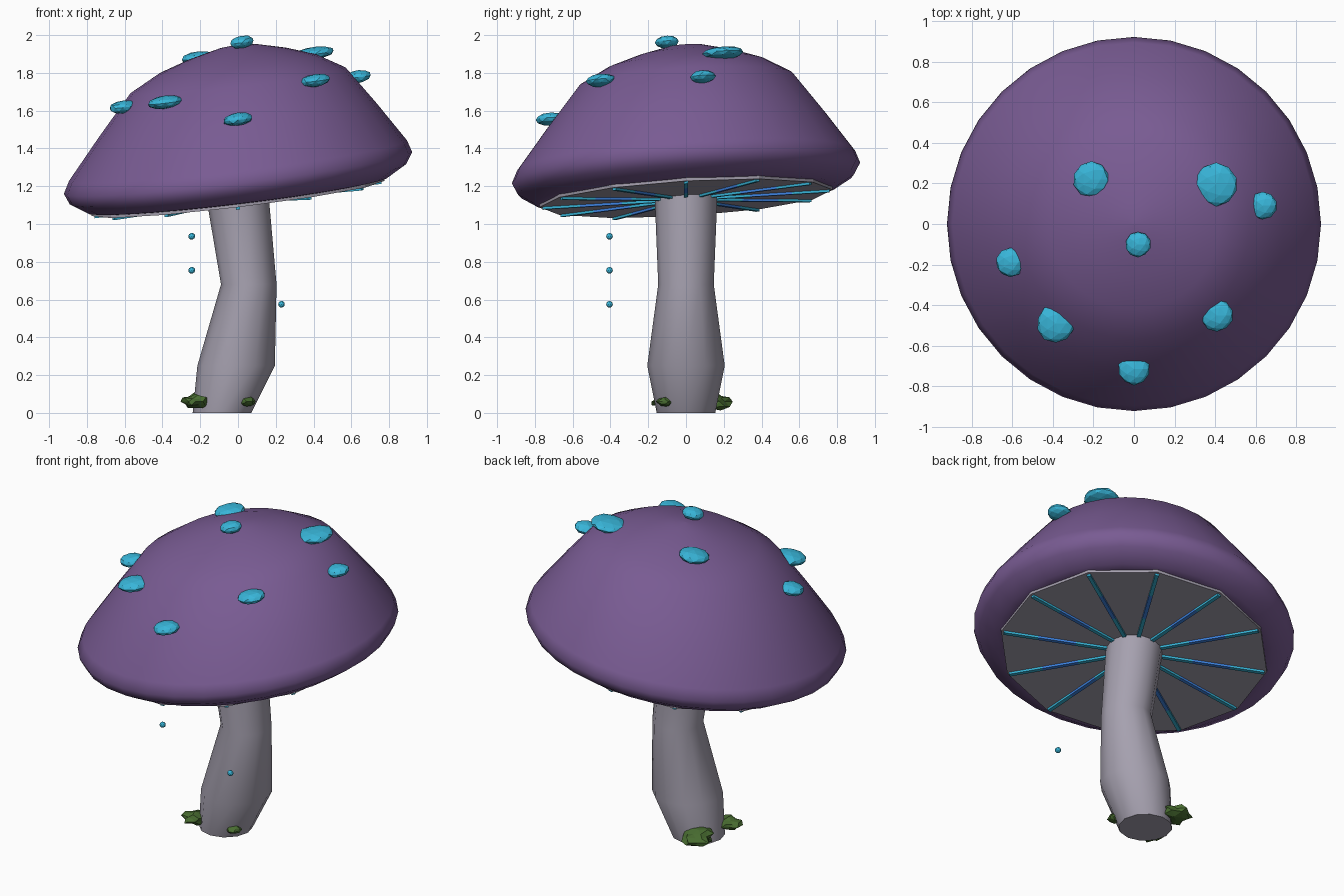
import bpy, bmesh, math, random
from mathutils import Vector

if "Cube" in bpy.data.objects:
    bpy.data.objects.remove(bpy.data.objects["Cube"])

random.seed(4)


def mat(name, r, g, b):
    m = bpy.data.materials.new(name)
    m.diffuse_color = (r, g, b, 1)
    m.use_nodes = True
    m.node_tree.nodes["Principled BSDF"].inputs["Base Color"].default_value = m.diffuse_color
    return m


PURPLE = mat("cap purple", 0.19, 0.105, 0.29)
CYAN = mat("glow cyan", 0.04, 0.47, 0.70)
BLUE = mat("gill blue", 0.05, 0.24, 0.80)
STEM = mat("stem grey", 0.38, 0.355, 0.43)
MOSS = mat("moss green", 0.065, 0.15, 0.03)


def lean(x, y):
    """Height change of the slanted cap at a point."""
    return 0.12 * x + 0.06 * y


def finish(bm, name, mats, smooth=None):
    bmesh.ops.recalc_face_normals(bm, faces=bm.faces)
    me = bpy.data.meshes.new(name)
    bm.to_mesh(me)
    bm.free()
    for m in mats:
        me.materials.append(m)
    ob = bpy.data.objects.new(name, me)
    bpy.context.collection.objects.link(ob)
    if smooth:
        bpy.ops.object.select_all(action='DESELECT')
        ob.select_set(True)
        bpy.context.view_layer.objects.active = ob
        bpy.ops.object.shade_smooth_by_angle(angle=math.radians(smooth))
    return ob


def loft(name, rings, n, m, smooth, slanted=False):
    """Stack of rings (centre x, z, radius), capped at both ends."""
    bm = bmesh.new()
    loops = []
    for cx, z, r in rings:
        loop = []
        for i in range(n):
            a = 2 * math.pi * i / n
            x, y = cx + r * math.cos(a), r * math.sin(a)
            loop.append(bm.verts.new((x, y, z + (lean(x, y) if slanted else 0))))
        loops.append(loop)
    for a, b in zip(loops, loops[1:]):
        for i in range(n):
            j = (i + 1) % n
            bm.faces.new((a[i], a[j], b[j], b[i]))
    bm.faces.new(loops[0])
    bm.faces.new(loops[-1])
    return finish(bm, name, [m], smooth)


def blob(name, c, radii, m, rough=0.0, slanted=False, sub=2):
    """Flattened faceted ball."""
    bm = bmesh.new()
    bmesh.ops.create_icosphere(bm, subdivisions=sub, radius=1)
    for v in bm.verts:
        k = 1 + random.uniform(-rough, rough)
        p = Vector([v.co[i] * radii[i] * k for i in range(3)])
        if slanted:
            p.z += lean(p.x, p.y)
        v.co = p + Vector(c)
    return finish(bm, name, [m])


# bent stem
loft("stem", [(-0.085, 0, 0.155), (-0.01, 0.25, 0.205), (0.057, 0.68, 0.147),
              (-0.01, 1.2, 0.168)], 12, STEM, 50)

# slanted cap
loft("cap", [(0, 1.15, 0.76), (0, 1.155, 0.80), (0, 1.21, 0.89), (0, 1.27, 0.922),
             (0, 1.335, 0.895), (0, 1.55, 0.735), (0, 1.76, 0.57), (0, 1.845, 0.42),
             (0, 1.90, 0.26), (0, 1.94, 0.10), (0, 1.95, 0.005)], 32, PURPLE, 60, True)

# twelve-sided underside plate
loft("cap_underside", [(0, 1.135, 0.775), (0, 1.16, 0.775)], 12, STEM, 30, True)

# radial gills: cyan ends, blue middle
bm = bmesh.new()
stations = [0.13, 0.34, 0.56, 0.76]
for k in range(12):
    a = k * math.pi / 6
    d, s = Vector((math.cos(a), math.sin(a))), Vector((-math.sin(a), math.cos(a)))
    loops = []
    for r in stations:
        loop = []
        for w, h in ((-0.011, 1.122), (0.011, 1.122), (0.011, 1.145), (-0.011, 1.145)):
            p = d * r + s * w
            loop.append(bm.verts.new((p.x, p.y, h + lean(p.x, p.y))))
        loops.append(loop)
    for n, (p, q) in enumerate(zip(loops, loops[1:])):
        for i in range(4):
            j = (i + 1) % 4
            bm.faces.new((p[i], p[j], q[j], q[i])).material_index = n % 2
    bm.faces.new(loops[0])
    bm.faces.new(loops[-1])
finish(bm, "gills", [CYAN, BLUE])

# glowing cap spots
spots = [(0.02, -0.10, 1.963, 0.063), (-0.21, 0.22, 1.88, 0.09), (0.405, 0.195, 1.905, 0.108),
         (0.635, 0.09, 1.78, 0.068), (-0.61, -0.19, 1.62, 0.072), (-0.385, -0.49, 1.645, 0.095),
         (0.41, -0.45, 1.76, 0.08), (0, -0.715, 1.555, 0.079)]
for i, (x, y, z, r) in enumerate(spots):
    blob(f"cap_spot_{i + 1}", (x, y, z), (r, r, 0.034), CYAN, 0.04, True)

# floating spores
for i, (x, z) in enumerate([(-0.245, 0.935), (-0.245, 0.755), (0.23, 0.575)]):
    blob(f"spore_{i + 1}", (x, -0.405, z), (0.018,) * 3, CYAN)

# moss tufts at the base
for i, (x, y, r, h, k) in enumerate([(-0.19, 0.15, 0.085, 0.045, 0.28),
                                     (-0.225, -0.11, 0.07, 0.036, 0.2),
                                     (0.045, -0.11, 0.046, 0.025, 0.15)]):
    blob(f"moss_{i + 1}", (x, y, 0.06), (r, r, h), MOSS, k)
